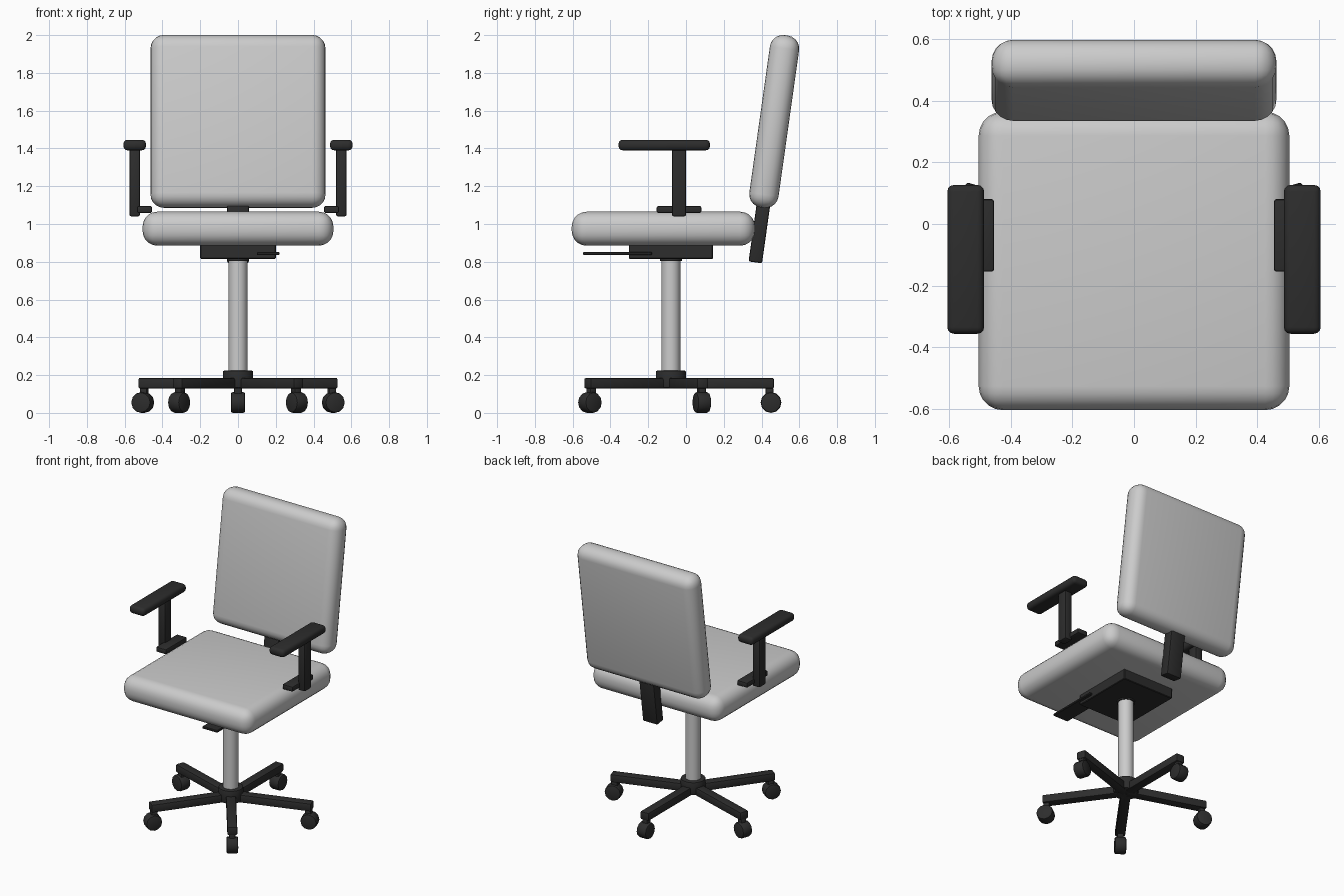
import bpy, math
from mathutils import Matrix, Vector

cube = bpy.data.objects.get("Cube")
if cube:
    bpy.data.objects.remove(cube, do_unlink=True)


def material(name, value):
    mat = bpy.data.materials.new(name)
    mat.use_nodes = True
    colour = (value, value, value, 1)
    mat.diffuse_color = colour
    mat.node_tree.nodes["Principled BSDF"].inputs["Base Color"].default_value = colour
    return mat


LIGHT = material("light_grey", 0.6)
DARK = material("soft_black", 0.026)


def finish(obj, name, mat, bevel, segments):
    obj.name = name
    obj.data.materials.append(mat)
    bpy.ops.object.transform_apply(location=False, rotation=False, scale=True)
    if bevel:
        mod = obj.modifiers.new("rounding", "BEVEL")
        mod.width = bevel
        mod.segments = segments
        mod.limit_method = "ANGLE"
        mod.angle_limit = math.radians(40)
        bpy.ops.object.modifier_apply(modifier=mod.name)
    bpy.ops.object.shade_smooth_by_angle(angle=math.radians(35))
    return obj


def box(name, centre, size, mat, bevel=0.008, segments=2, tilt=0):
    bpy.ops.mesh.primitive_cube_add(size=1, location=centre, rotation=(tilt, 0, 0))
    obj = bpy.context.object
    obj.scale = size
    return finish(obj, name, mat, bevel, segments)


def cylinder(name, centre, radius, depth, mat, sides=32, bevel=0, axis_x=False):
    bpy.ops.mesh.primitive_cylinder_add(
        vertices=sides, radius=radius, depth=depth, location=centre,
        rotation=(0, math.pi / 2 if axis_x else 0, 0))
    return finish(bpy.context.object, name, mat, bevel, 2)


AXIS_Y = -0.08           # column and base centre
TILT = math.radians(-8)  # backward lean of the back

# Cushions
box("seat_cushion", (0, -0.12, 0.975), (1.01, 0.97, 0.18), LIGHT, 0.078, 5)
box("back_cushion", (0, 0.467, 1.543), (0.926, 0.156, 0.921), LIGHT, 0.07, 5, TILT)
box("back_support", (0, 0.394, 0.99), (0.116, 0.072, 0.39), DARK, 0.01, 2, TILT)

# Mechanism, lever and column
box("seat_mechanism", (0, AXIS_Y, 0.855), (0.4, 0.445, 0.08), DARK, 0.004, 1)
box("tilt_lever", (0.16, -0.363, 0.843), (0.12, 0.365, 0.016), DARK, 0.004, 1)
cylinder("gas_column", (0, AXIS_Y, 0.51), 0.05, 0.64, LIGHT)
cylinder("column_collar", (0, AXIS_Y, 0.813), 0.058, 0.016, DARK)
cylinder("base_hub", (0, AXIS_Y, 0.178), 0.08, 0.092, DARK, bevel=0.008)

# Armrests on both sides
for side, label in ((1, "left"), (-1, "right")):
    box(label + "_arm_pad", (side * 0.547, -0.115, 1.418), (0.12, 0.484, 0.056), DARK, 0.022, 3)
    box(label + "_arm_post", (side * 0.547, -0.037, 1.22), (0.056, 0.075, 0.36), DARK, 0.01)
    box(label + "_arm_bracket", (side * 0.495, -0.037, 1.077), (0.08, 0.236, 0.036), DARK)

# Five legs with casters, first one pointing straight back
for i in range(5):
    spin = Matrix.Translation(Vector((0, AXIS_Y, 0))) @ Matrix.Rotation(i * math.tau / 5, 4, "Z")
    n = str(i + 1)
    parts = [
        box("base_leg_" + n, (0, 0.273, 0.157), (0.064, 0.546, 0.056), DARK),
        box("caster_stem_" + n, (0, 0.522, 0.105), (0.04, 0.04, 0.06), DARK, 0.006),
        cylinder("caster_wheel_" + n, (0, 0.53, 0.055), 0.055, 0.075, DARK, 12, 0.01, True),
    ]
    bpy.context.view_layer.update()
    for part in parts:
        part.matrix_world = spin @ part.matrix_world
